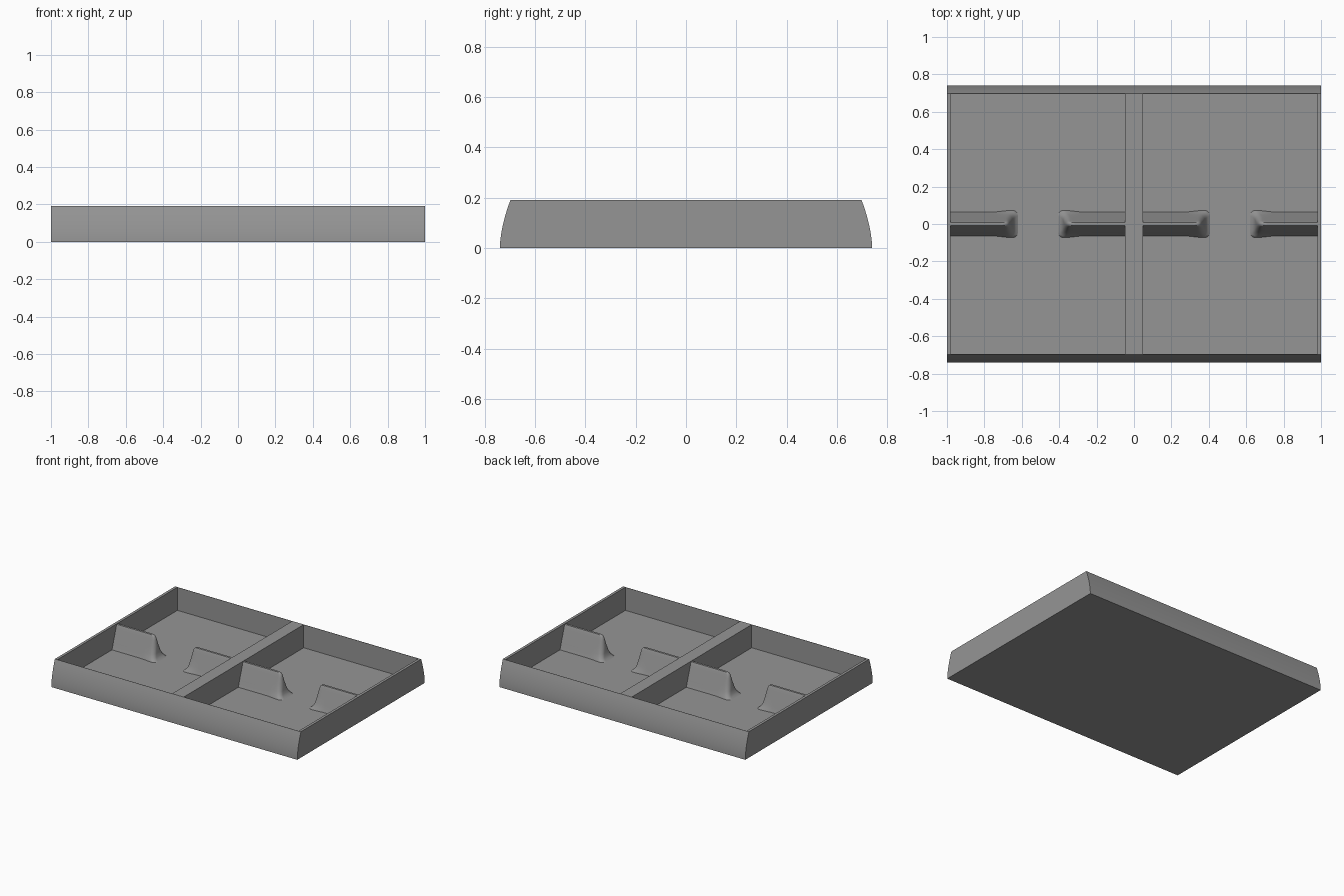
import bpy, bmesh, math

if "Cube" in bpy.data.objects:
    bpy.data.objects.remove(bpy.data.objects["Cube"])

grey = bpy.data.materials.new("plain grey")
grey.diffuse_color = (0.3, 0.3, 0.3, 1)
grey.use_nodes = True
grey.node_tree.nodes["Principled BSDF"].inputs["Base Color"].default_value = grey.diffuse_color


def finish(bm, name, angle):
    bmesh.ops.recalc_face_normals(bm, faces=bm.faces[:])
    mesh = bpy.data.meshes.new(name)
    bm.to_mesh(mesh)
    bm.free()
    mesh.materials.append(grey)
    ob = bpy.data.objects.new(name, mesh)
    bpy.context.collection.objects.link(ob)
    bpy.ops.object.select_all(action='DESELECT')
    ob.select_set(True)
    bpy.context.view_layer.objects.active = ob
    bpy.ops.object.shade_smooth_by_angle(angle=math.radians(angle))


def loft(bm, rings):
    """Join rings of points with quads and cap both ends."""
    loops = [[bm.verts.new(p) for p in r] for r in rings]
    n = len(loops[0])
    for a, b in zip(loops, loops[1:]):
        for i in range(n):
            j = (i + 1) % n
            bm.faces.new((a[i], a[j], b[j], b[i]))
    bm.faces.new(loops[0])
    bm.faces.new(loops[-1])


# Tray body: bowed front and back walls, two pockets sunk into the top
HEIGHT, FLOOR, WALL, RIB = 0.19, 0.02, 0.98, 0.047
side = [(0.74 - 0.042 * (i / 10) ** 1.7, HEIGHT * i / 10) for i in range(11)]
section = side + [(0.696, HEIGHT)]
section += [(-y, z) for y, z in reversed(section)]
bm = bmesh.new()
loft(bm, [[(x, y, z) for y, z in section] for x in (-1, -WALL, -RIB, RIB, WALL, 1)])
bm.normal_update()
pockets = []
for f in bm.faces:
    c = f.calc_center_median()
    if abs(c.z - HEIGHT) < 1e-4 and abs(c.y) < 0.1 and 0.3 < abs(c.x) < 0.7:
        pockets.append(f)
sunk = bmesh.ops.extrude_discrete_faces(bm, faces=pockets)["faces"]
for f in sunk:
    for v in f.verts:
        v.co.z = FLOOR
finish(bm, "tray_body", 30)


# Fins: tapered partitions with a rounded, flared free end
# each level: height, half thickness, reach from the wall, swelling near the end
LEVELS = [(0.010, 0.066, 0.362, 0.009), (0.020, 0.064, 0.360, 0.009),
          (0.028, 0.061, 0.348, 0.007), (0.042, 0.056, 0.338, 0.003),
          (0.065, 0.049, 0.331, 0.0), (0.110, 0.034, 0.324, 0.0),
          (0.150, 0.021, 0.316, 0.0), (0.172, 0.014, 0.309, 0.0),
          (0.182, 0.010, 0.300, 0.0), (0.186, 0.008, 0.288, 0.0)]


def fin(name, wall_x, direction):
    rings = []
    for z, half, reach, swell in LEVELS:
        r = min(half, 0.03)
        start = reach - r
        pts = [(-0.005, half), (0.18, half)]
        for i in range(1, 6):
            t = i / 5
            pts.append((0.22 + (start - 0.22) * t, half + swell * t * t * (3 - 2 * t)))
        for i in range(1, 7):
            a = math.pi / 2 * i / 6
            pts.append((start + r * math.sin(a), half + swell - r * (1 - math.cos(a))))
        pts += [(x, -y) for x, y in reversed(pts)]
        rings.append([(wall_x + direction * x, y, z) for x, y in pts])
    bm = bmesh.new()
    loft(bm, rings)
    bmesh.ops.remove_doubles(bm, verts=bm.verts[:], dist=1e-5)
    finish(bm, name, 40)


for label, s in (("left", -1), ("right", 1)):
    fin(label + "_outer_fin", s * WALL, -s)
    fin(label + "_inner_fin", s * RIB, s)
